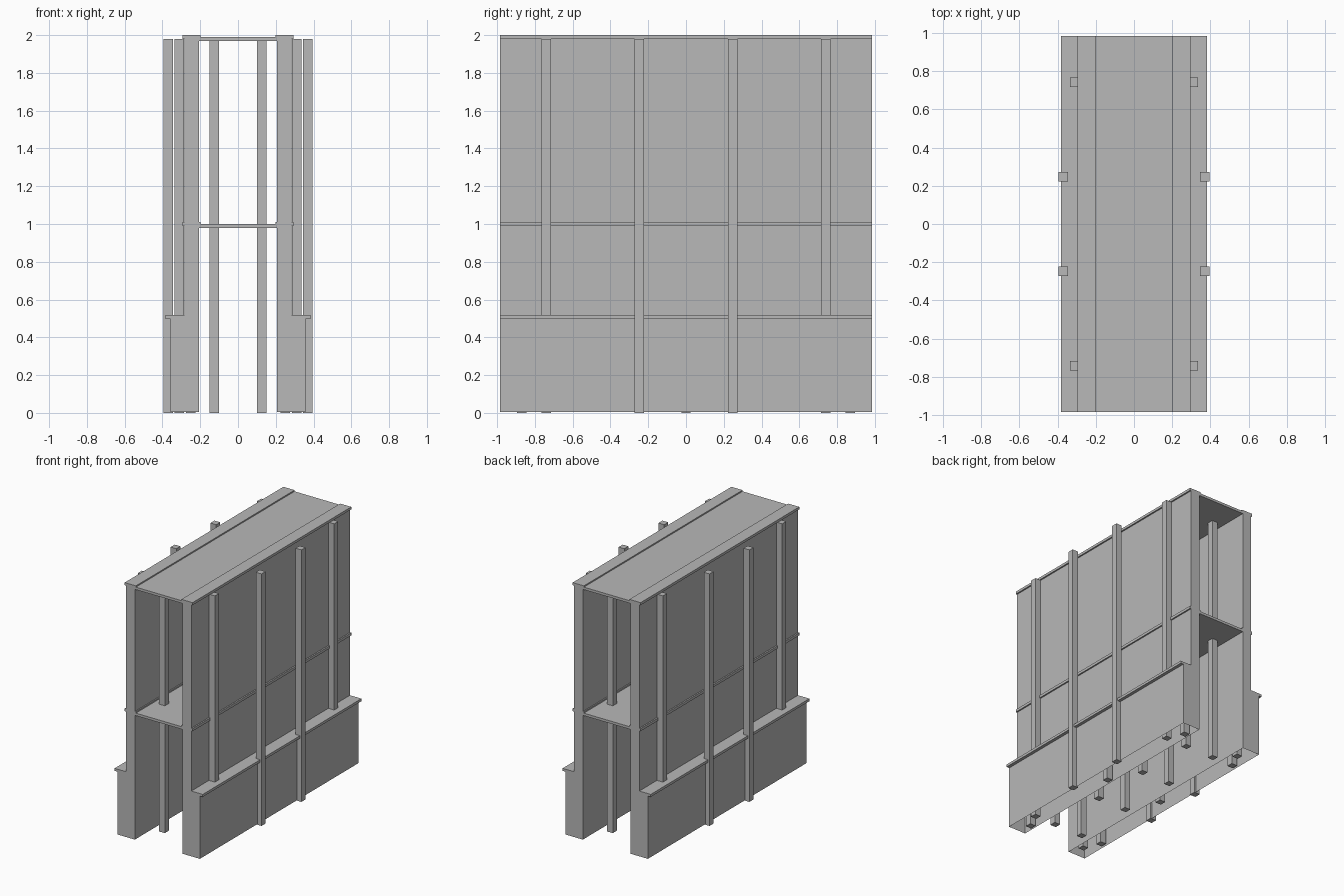
import bpy
import bmesh

cube = bpy.data.objects.get("Cube")
if cube:
    bpy.data.objects.remove(cube, do_unlink=True)

grey = bpy.data.materials.new("plain grey")
grey.use_nodes = True
colour = (0.48, 0.48, 0.48, 1)
grey.diffuse_color = colour
grey.node_tree.nodes["Principled BSDF"].inputs["Base Color"].default_value = colour

HALF = 0.985          # half of the building length
BAY = 0.247           # half of the column spacing
FOOT = 0.004          # walls stop just above the column feet


def finish(name, bm):
    bmesh.ops.recalc_face_normals(bm, faces=bm.faces[:])
    mesh = bpy.data.meshes.new(name)
    bm.to_mesh(mesh)
    bm.free()
    mesh.materials.append(grey)
    obj = bpy.data.objects.new(name, mesh)
    bpy.context.collection.objects.link(obj)
    return obj


def box(name, x0, x1, y0, y1, z0, z1):
    bm = bmesh.new()
    bmesh.ops.create_cube(bm, size=1)
    for v in bm.verts:
        v.co.x = x1 if v.co.x > 0 else x0
        v.co.y = y1 if v.co.y > 0 else y0
        v.co.z = z1 if v.co.z > 0 else z0
    return finish(name, bm)


def column(name, x, y, z0, z1, width=0.05):
    h = width / 2
    return box(name, x - h, x + h, y - h, y + h, z0, z1)


def wall(name, side):
    """Stepped hollow wall, extruded along y and open underneath."""
    profile = [(0.207, FOOT), (0.207, 1.98), (0.284, 1.98),
               (0.284, 0.5), (0.358, 0.5), (0.358, FOOT)]
    bm = bmesh.new()
    face = bm.faces.new([bm.verts.new((side * x, -HALF, z)) for x, z in profile])
    extruded = bmesh.ops.extrude_face_region(bm, geom=[face], use_keep_orig=True)
    for v in extruded["geom"]:
        if isinstance(v, bmesh.types.BMVert):
            v.co.y = HALF
    bm.normal_update()
    bottom = [f for f in bm.faces if all(v.co.z < 0.01 for v in f.verts)]
    bmesh.ops.delete(bm, geom=bottom, context='FACES_ONLY')
    return finish(name, bm)


# Slabs spanning between the walls
box("roof_slab", -0.207, 0.207, -HALF, HALF, 1.97, 1.99)
box("middle_floor", -0.207, 0.207, -HALF, HALF, 0.98, 1.0)

for side, label in ((1, "left"), (-1, "right")):
    wall(label + "_wall", side)

    # Horizontal trims: coping, middle band and base ledge
    for part, inner, outer, z0, z1 in (("coping", 0.198, 0.295, 1.98, 2.0),
                                       ("band", 0.198, 0.295, 0.99, 1.011),
                                       ("ledge", 0.27, 0.383, 0.497, 0.517)):
        a, b = sorted((side * inner, side * outer))
        box(f"{label}_{part}", a, b, -HALF, HALF, z0, z1)

    for i in (-3, -1, 1, 3):
        y = i * BAY
        # Passage columns on both storeys
        column(label + "_lower_passage_column", side * 0.125, y, 0, 0.98)
        column(label + "_upper_passage_column", side * 0.125, y, 1.0, 1.97)
        # Outer columns: middle pair stands clear, end pair hugs the wall
        x = 0.37 if abs(i) == 1 else 0.31
        column(label + "_outer_column", side * x, y, 0, 1.98)

    # Columns buried inside the hollow wall
    for y in (-0.87, 0, 0.87):
        column(label + "_inner_wall_column", side * 0.25, y, 0, 1.96)
